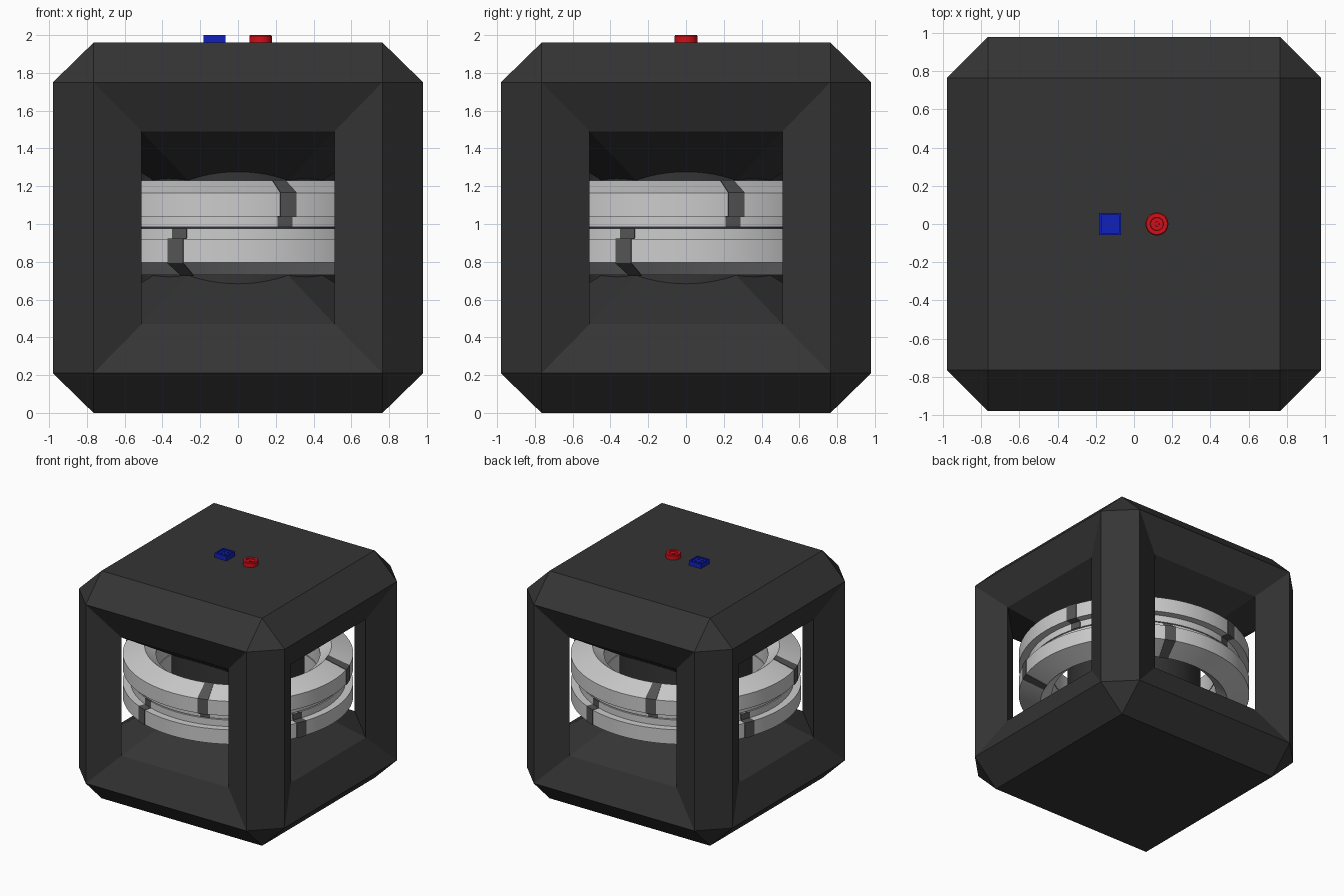
import bpy, bmesh
from math import sin, cos, pi, radians
from mathutils import Vector, Matrix

if "Cube" in bpy.data.objects:
    bpy.data.objects.remove(bpy.data.objects["Cube"])

MID = 0.98  # height of the centre plane


def material(name, rgb):
    m = bpy.data.materials.new(name)
    m.diffuse_color = (*rgb, 1)
    m.use_nodes = True
    m.node_tree.nodes["Principled BSDF"].inputs["Base Color"].default_value = m.diffuse_color
    return m


DARK = material("dark_shell", (0.035, 0.035, 0.035))
STRIPE = material("stripe_grey", (0.09, 0.09, 0.09))
RED = material("red", (0.65, 0.005, 0.01))
BLUE = material("blue", (0.005, 0.015, 0.5))


def finish(name, bm, mat=None, smooth=False, z=MID):
    bmesh.ops.remove_doubles(bm, verts=bm.verts, dist=1e-5)
    bmesh.ops.recalc_face_normals(bm, faces=bm.faces)
    me = bpy.data.meshes.new(name)
    bm.to_mesh(me)
    bm.free()
    ob = bpy.data.objects.new(name, me)
    ob.location.z = z
    bpy.context.collection.objects.link(ob)
    if mat:
        me.materials.append(mat)
    if smooth:
        bpy.ops.object.select_all(action='DESELECT')
        ob.select_set(True)
        bpy.context.view_layer.objects.active = ob
        bpy.ops.object.shade_smooth_by_angle(angle=radians(25))
    return ob


def sweep(bm, profile, start, end, steps):
    """Revolve a closed (radius, z) profile; angle 0 faces the front."""
    full = abs(end - start) >= 2 * pi - 1e-6
    rows = []
    for i in range(steps if full else steps + 1):
        a = start + (end - start) * i / steps
        rows.append([bm.verts.new((r * sin(a), -r * cos(a), z)) for r, z in profile])
    n = len(profile)
    for i in range(steps):
        p, q = rows[i], rows[(i + 1) % len(rows)]
        for j in range(n):
            k = (j + 1) % n
            bm.faces.new((p[j], p[k], q[k], q[j]))
    if not full:
        bm.faces.new(rows[0])
        bm.faces.new(rows[-1])


# Chamfered cage: one eighth described, turned four times and mirrored
def cage():
    bm = bmesh.new()
    T = Vector((0.765, -0.765, 0.98))    # cap corner
    A = Vector((0.765, -0.98, 0.77))     # front face of the chamfer
    C = Vector((0.51, -0.86, 0.51))      # window corner
    K = Vector((0.255, -0.43, 0.24))     # inner end of the hub slope

    def left(v):
        return Vector((-v.x, v.y, v.z))

    def turn(v):
        return Vector((-v.y, -v.x, v.z))

    def mid(v):
        return Vector((v.x, v.y, 0))

    B, D, L = turn(A), turn(C), turn(K)
    faces = [
        (left(T), T, Vector((0, 0, 0.98))),
        (left(T), T, A, left(A)),
        (left(A), A, C, left(C)),
        (left(C), C, K, left(K)),
        (left(K), K, Vector((0, 0, K.z))),
        (K, L, Vector((0, 0, K.z))),
        (T, A, B),
        (A, B, mid(B), mid(A)),
        (A, C, mid(C), mid(A)),
        (left(A), left(C), mid(left(C)), mid(left(A))),
        (C, D, mid(D), mid(C)),
        (C, D, L, K),
    ]
    for q in range(4):
        rot = Matrix.Rotation(q * pi / 2, 3, 'Z')
        for s in (1, -1):
            for f in faces:
                pts = [rot @ v for v in f]
                bm.faces.new([bm.verts.new((p.x, p.y, p.z * s)) for p in pts])
    bmesh.ops.remove_doubles(bm, verts=bm.verts, dist=1e-5)
    bmesh.ops.dissolve_limit(bm, angle_limit=0.002, verts=bm.verts, edges=bm.edges)
    finish("cage", bm, DARK)


cage()

# Central hub column
bm = bmesh.new()
bmesh.ops.create_cone(bm, cap_ends=True, segments=64, radius1=0.52, radius2=0.52, depth=0.62)
finish("hub_column", bm, DARK, True)

# Paired rings with stepped groove, and their wrapped stripes
RING = [(0.84, 0.004), (0.84, 0.06), (0.9, 0.06), (0.9, 0.185),
        (0.73, 0.25), (0.64, 0.18), (0.64, 0.004)]
BAND = [(0.844, 0.004), (0.844, 0.057), (0.904, 0.057), (0.904, 0.188),
        (0.73, 0.254), (0.73, 0.235), (0.88, 0.1), (0.8, 0.004)]
for name, s, angle in (("upper", 1, 17.2), ("lower", -1, -21.6)):
    bm = bmesh.new()
    sweep(bm, [(r, z * s) for r, z in RING], 0, 2 * pi, 80)
    finish(name + "_ring", bm, None, True)
    bm = bmesh.new()
    for q in range(4):
        a = radians(angle + 90 * q)
        sweep(bm, [(r, z * s) for r, z in BAND], a - 0.049, a + 0.049, 3)
    finish(name + "_ring_stripes", bm, STRIPE)

# Round red button with a shallow dish and centre stud
bm = bmesh.new()
sweep(bm, [(0.0001, 0), (0.06, 0), (0.06, 0.034), (0.055, 0.04), (0.035, 0.04),
           (0.033, 0.03), (0.013, 0.03), (0.012, 0.034), (0.0001, 0.034)], 0, 2 * pi, 32)
finish("red_button", bm, RED, True, 1.96).location.x = 0.12

# Square blue button with a shallow recess and four studs
bm = bmesh.new()
bmesh.ops.create_cube(bm, size=1, matrix=Matrix.Translation((0, 0, 0.02))
                      @ Matrix.Diagonal((0.115, 0.115, 0.04, 1)))
top = max(bm.faces, key=lambda f: f.calc_center_median().z)
bmesh.ops.inset_individual(bm, faces=[top], thickness=0.016)
low = bmesh.ops.extrude_face_region(bm, geom=[top])
bmesh.ops.translate(bm, vec=(0, 0, -0.01), verts=[v for v in low["geom"] if isinstance(v, bmesh.types.BMVert)])
if top.is_valid:
    bmesh.ops.delete(bm, geom=[top], context='FACES_ONLY')
for x in (-0.018, 0.018):
    for y in (-0.018, 0.018):
        bmesh.ops.create_cube(bm, size=0.014, matrix=Matrix.Translation((x, y, 0.028)))
finish("blue_button", bm, BLUE, False, 1.96).location.x = -0.125
